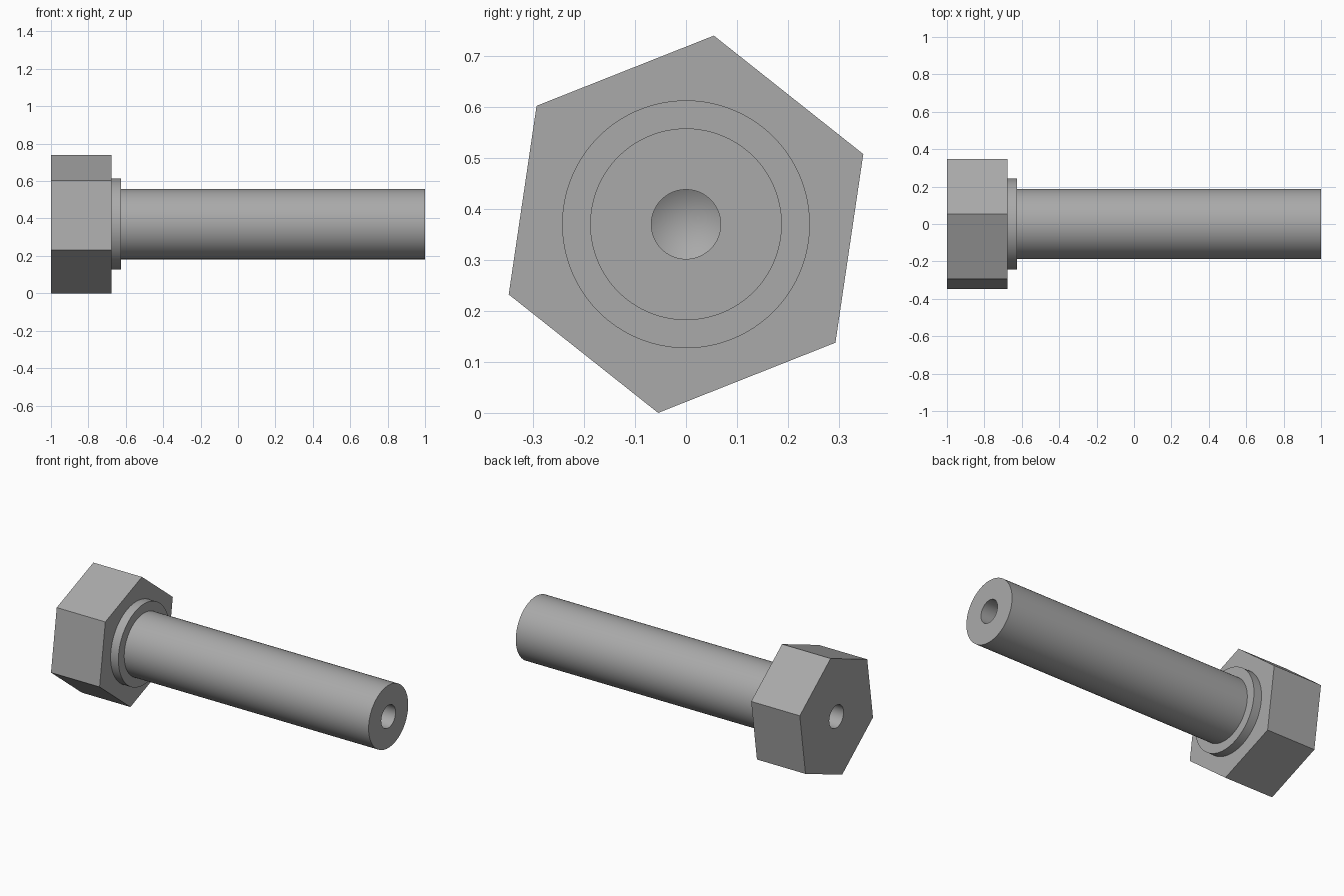
import bpy, bmesh, math

if "Cube" in bpy.data.objects:
    bpy.data.objects.remove(bpy.data.objects["Cube"])

SEG = 96                      # points per ring, a multiple of six
HEX_R, HEX_TURN = 0.374, math.radians(21.6)
AXIS_Z = HEX_R * math.sin(HEX_TURN + math.radians(60))
HEAD_X, COLLAR_X = -0.677, -0.625
SHAFT_R, COLLAR_R = 0.188, 0.243
HOLE_R, HOLE_DEPTH, TIP = 0.068, 0.25, 0.041

steel = bpy.data.materials.new("grey_steel")
steel.diffuse_color = (0.40, 0.40, 0.40, 1)
steel.use_nodes = True
steel.node_tree.nodes["Principled BSDF"].inputs["Base Color"].default_value = steel.diffuse_color


def radius(r, j):
    """Constant for a circle; 'hex' follows the flat sides of a hexagon."""
    if r != "hex":
        return r
    a = (2 * math.pi * j / SEG) % (math.pi / 3)
    return HEX_R * math.cos(math.pi / 6) / math.cos(a - math.pi / 6)


def turned_part(name, profile):
    """Sweep (x, radius) points round the bolt axis."""
    bm = bmesh.new()
    rings = []
    for x, r in profile:
        ring = []
        for j in range(SEG):
            t = HEX_TURN + 2 * math.pi * j / SEG
            d = radius(r, j)
            ring.append(bm.verts.new((x, d * math.cos(t), d * math.sin(t))))
        rings.append(ring)
    for a, b in zip(rings, rings[1:]):
        for j in range(SEG):
            k = (j + 1) % SEG
            bm.faces.new((a[j], a[k], b[k], b[j]))
    bmesh.ops.remove_doubles(bm, verts=bm.verts, dist=1e-5)
    mesh = bpy.data.meshes.new(name)
    bm.to_mesh(mesh)
    bm.free()
    mesh.materials.append(steel)
    obj = bpy.data.objects.new(name, mesh)
    obj.location.z = AXIS_Z
    bpy.context.collection.objects.link(obj)
    bpy.ops.object.select_all(action='DESELECT')
    obj.select_set(True)
    bpy.context.view_layer.objects.active = obj
    bpy.ops.object.shade_smooth_by_angle(angle=math.radians(25))


# Hexagonal head with a drilled blind hole
turned_part("hex_head", [
    (-1 + HOLE_DEPTH + TIP, 0), (-1 + HOLE_DEPTH, HOLE_R), (-1, HOLE_R),
    (-1, "hex"), (HEAD_X, "hex"), (HEAD_X, COLLAR_R)])

# Washer-like collar under the head
turned_part("collar", [
    (HEAD_X, COLLAR_R), (COLLAR_X, COLLAR_R), (COLLAR_X, SHAFT_R)])

# Plain shaft with a drilled blind hole in its end
turned_part("shaft", [
    (COLLAR_X, SHAFT_R), (1, SHAFT_R), (1, HOLE_R),
    (1 - HOLE_DEPTH, HOLE_R), (1 - HOLE_DEPTH - TIP, 0)])
